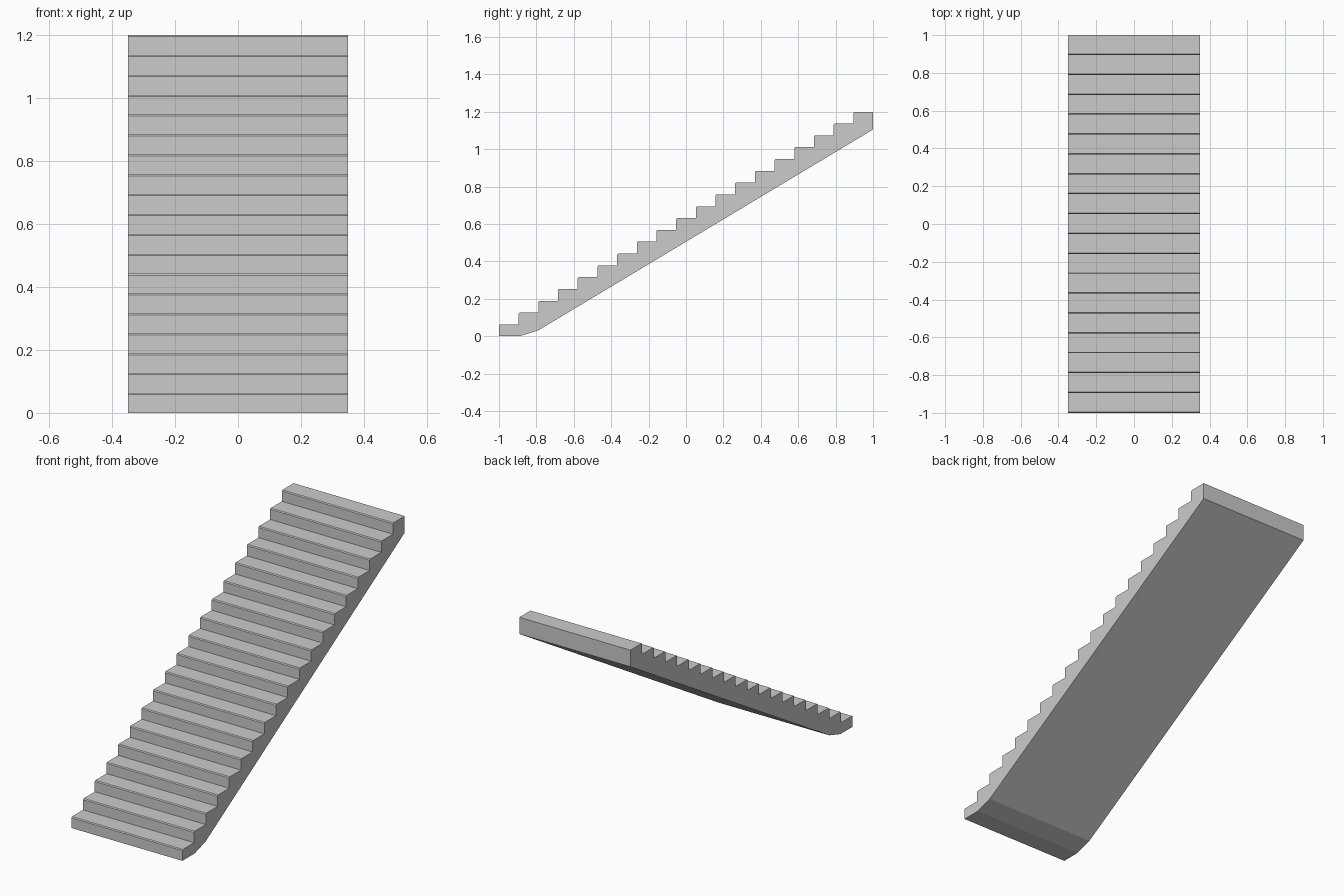
import bpy
import bmesh

cube = bpy.data.objects.get("Cube")
if cube:
    bpy.data.objects.remove(cube, do_unlink=True)

STEPS = 19
HALF_WIDTH = 0.35
TREAD = 2.0 / STEPS
RISE = 1.2 / STEPS
CHAMFER = 0.005

# Plain grey material
grey = bpy.data.materials.new("concrete_grey")
grey.use_nodes = True
colour = (0.6, 0.6, 0.6, 1.0)
grey.diffuse_color = colour
grey.node_tree.nodes["Principled BSDF"].inputs["Base Color"].default_value = colour

# Underside: top landing down the slope, through a short bend, to the foot
profile = [(1.0, 1.105), (-0.79, 0.031), (-0.89, 0.0), (-1.0, 0.0)]

# Steps: riser, chamfered nosing, tread
for i in range(STEPS):
    y = -1.0 + i * TREAD
    z = (i + 1) * RISE
    profile += [(y, z - CHAMFER), (y + CHAMFER, z), (y + TREAD, z)]

# Extrude the side profile across the width
bm = bmesh.new()
side = bm.faces.new([bm.verts.new((-HALF_WIDTH, y, z)) for y, z in profile])
result = bmesh.ops.extrude_face_region(bm, geom=[side], use_keep_orig=True)
moved = [v for v in result["geom"] if isinstance(v, bmesh.types.BMVert)]
bmesh.ops.translate(bm, verts=moved, vec=(2 * HALF_WIDTH, 0, 0))
bmesh.ops.recalc_face_normals(bm, faces=bm.faces)

mesh = bpy.data.meshes.new("stair_flight")
bm.to_mesh(mesh)
bm.free()
mesh.materials.append(grey)
stairs = bpy.data.objects.new("stair_flight", mesh)
bpy.context.collection.objects.link(stairs)
